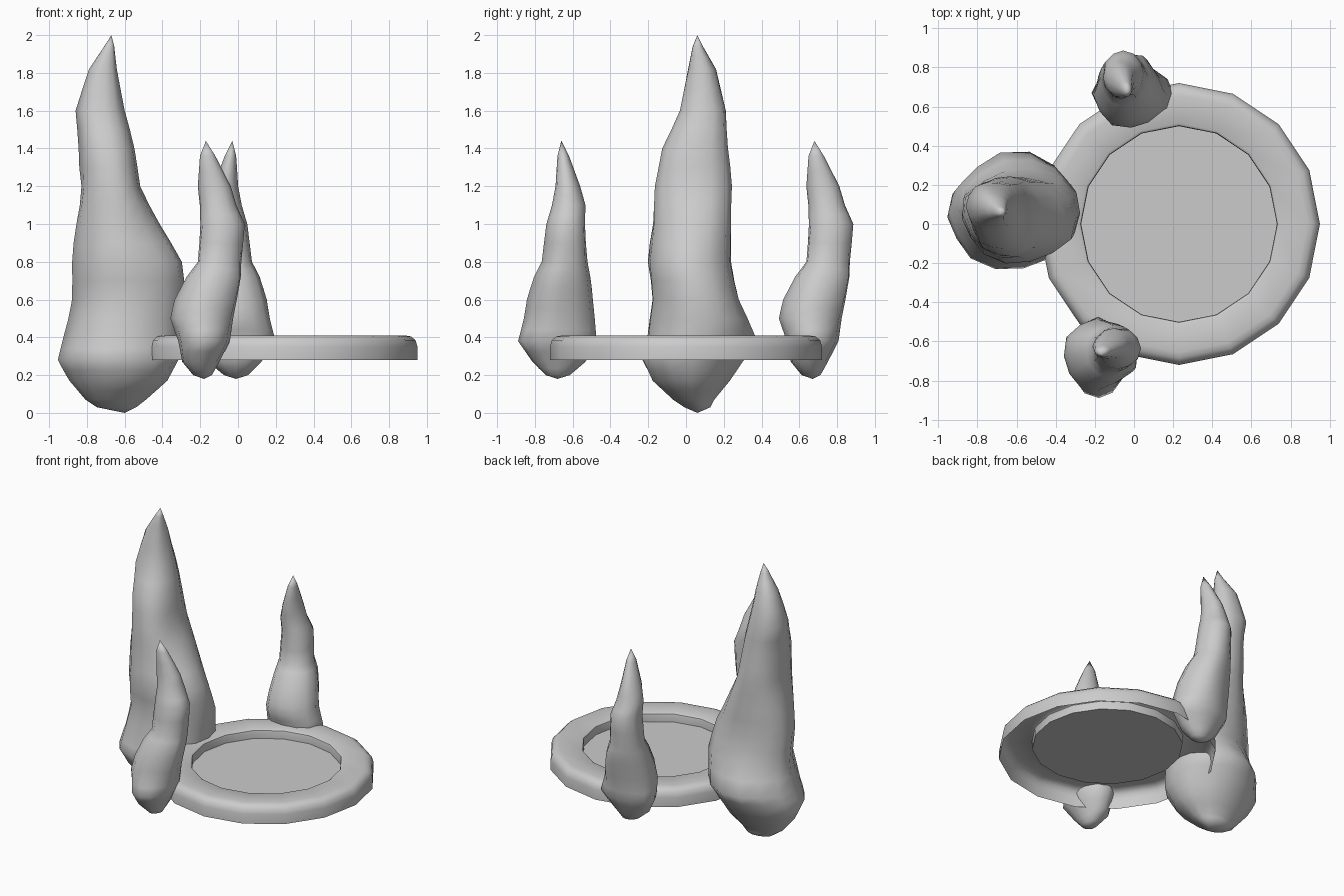
import bpy, bmesh, math
from mathutils import Vector, noise, Matrix

if "Cube" in bpy.data.objects:
    bpy.data.objects.remove(bpy.data.objects["Cube"])


def finish(name, bm, angle):
    bmesh.ops.recalc_face_normals(bm, faces=bm.faces)
    me = bpy.data.meshes.new(name)
    bm.to_mesh(me)
    bm.free()
    ob = bpy.data.objects.new(name, me)
    bpy.context.collection.objects.link(ob)
    bpy.ops.object.select_all(action='DESELECT')
    ob.select_set(True)
    bpy.context.view_layer.objects.active = ob
    bpy.ops.object.shade_smooth_by_angle(angle=math.radians(angle))
    return ob


def bridge(bm, a, b):
    n = len(a)
    for i in range(n):
        bm.faces.new((a[i], a[(i + 1) % n], b[(i + 1) % n], b[i]))


def rock(name, bottom, rows, tip, seed, sides=14, rough=0.07):
    """Loft of lumpy ellipses; each row is z, x min, x max, y min, y max."""
    bm = bmesh.new()
    # add a blended ring between neighbouring rows
    full = []
    for a, b in zip(rows, rows[1:]):
        full += [a, tuple((p + q) / 2 for p, q in zip(a, b))]
    full.append(rows[-1])
    rings = []
    for z, x0, x1, y0, y1 in full:
        ring = []
        for i in range(sides):
            t = 2 * math.pi * i / sides
            d = Vector((math.cos(t), math.sin(t), 0))
            k = 1 + rough * (noise.noise(d * 1.6 + Vector((seed, 0, z * 3))) * 1.5
                             + 0.3 * math.cos(4 * t + z * 2))
            ring.append(bm.verts.new(((x0 + x1) / 2 + d.x * k * (x1 - x0) / 2,
                                      (y0 + y1) / 2 + d.y * k * (y1 - y0) / 2, z)))
        rings.append(ring)
    for a, b in zip(rings, rings[1:]):
        bridge(bm, a, b)
    for p, ring in ((bottom, rings[0]), (tip, rings[-1])):
        v = bm.verts.new(p)
        for i in range(sides):
            bm.faces.new((ring[i], ring[(i + 1) % sides], v))
    return finish(name, bm, 60)


# Round platform with raised rim, recessed floor and open underside
bm = bmesh.new()
profile = [(0.72, 0.28), (0.72, 0.35), (0.71, 0.385), (0.685, 0.405),
           (0.655, 0.41), (0.515, 0.41), (0.503, 0.402), (0.50, 0.39), (0.50, 0.345)]
rings = [[bm.verts.new((0.23 + r * math.cos(math.tau * i / 16),
                        r * math.sin(math.tau * i / 16), z)) for i in range(16)]
         for r, z in profile]
for a, b in zip(rings, rings[1:]):
    bridge(bm, a, b)
bm.faces.new(rings[-1])
finish("platform", bm, 40)

# Tall rock spire
rock("large_spire", (-0.60, 0.06, 0.0), [
    (0.03, -0.75, -0.54, -0.01, 0.13),
    (0.07, -0.81, -0.49, -0.07, 0.15),
    (0.17, -0.89, -0.38, -0.18, 0.23),
    (0.28, -0.95, -0.32, -0.23, 0.30),
    (0.40, -0.93, -0.29, -0.20, 0.36),
    (0.60, -0.88, -0.27, -0.18, 0.29),
    (0.80, -0.87, -0.31, -0.20, 0.25),
    (1.00, -0.86, -0.41, -0.17, 0.25),
    (1.20, -0.83, -0.51, -0.16, 0.25),
    (1.40, -0.84, -0.55, -0.13, 0.23),
    (1.60, -0.86, -0.60, -0.04, 0.22),
    (1.82, -0.79, -0.64, 0.01, 0.16),
    (1.94, -0.71, -0.655, 0.035, 0.09)], (-0.67, 0.06, 2.0), 3.3)

# Small rock spire, front; the back one is the same shape turned a quarter
front = rock("front_spire", (-0.18, -0.68, 0.18), [
    (0.20, -0.24, -0.14, -0.74, -0.62),
    (0.27, -0.30, -0.10, -0.81, -0.54),
    (0.38, -0.32, -0.04, -0.89, -0.48),
    (0.50, -0.36, -0.02, -0.86, -0.49),
    (0.60, -0.34, 0.00, -0.84, -0.50),
    (0.72, -0.28, 0.02, -0.80, -0.51),
    (0.80, -0.22, 0.02, -0.76, -0.52),
    (1.00, -0.20, 0.035, -0.74, -0.53),
    (1.10, -0.20, -0.01, -0.71, -0.53),
    (1.20, -0.21, -0.04, -0.69, -0.56),
    (1.36, -0.20, -0.12, -0.68, -0.62)], (-0.17, -0.66, 1.44), 8.1, 12)
back = front.copy()
back.data = front.data.copy()
back.name = "back_spire"
back.data.transform(Matrix.Translation((-0.69, 0.85, 0)) @ Matrix.Rotation(math.pi / 2, 4, 'Z'))
bpy.context.collection.objects.link(back)
